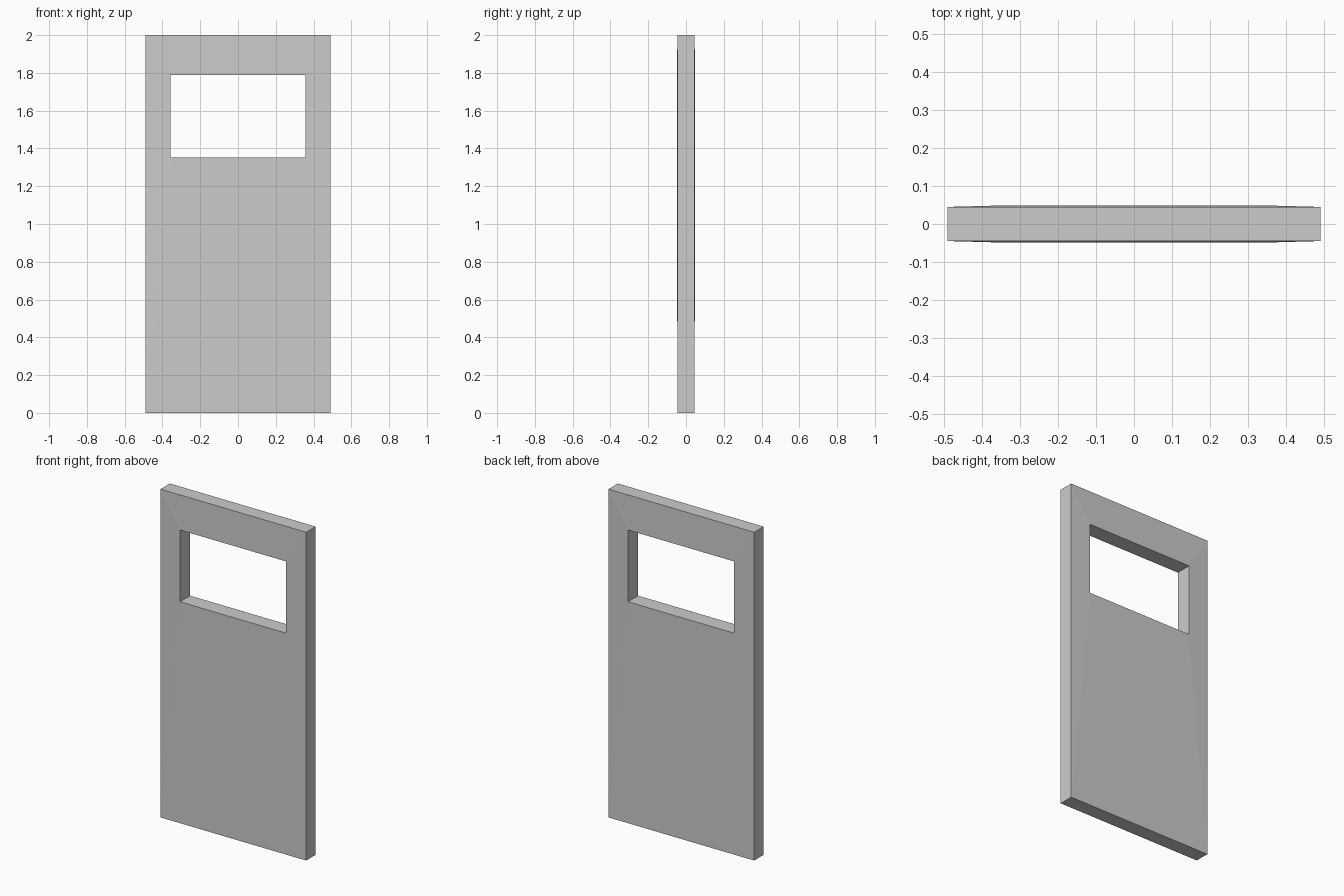
import bpy, bmesh

if "Cube" in bpy.data.objects:
    bpy.data.objects.remove(bpy.data.objects["Cube"])

# Rectangular rings (half width, z bottom, z top, half depth)
OUTER = (0.491, 0.0, 2.0, 0.045)
WINDOW = (0.357, 1.351, 1.788, 0.0487)


def ring(bm, spec, side):
    w, lo, hi, d = spec
    return [bm.verts.new((x, side * d, z))
            for x, z in ((-w, lo), (w, lo), (w, hi), (-w, hi))]


def bridge(bm, a, b):
    for i in range(4):
        j = (i + 1) % 4
        bm.faces.new((a[i], a[j], b[j], b[i]))


# Door panel: faces rise slightly from the outer edge to the window edge
bm = bmesh.new()
loops = [ring(bm, OUTER, -1), ring(bm, WINDOW, -1),
         ring(bm, WINDOW, 1), ring(bm, OUTER, 1)]
for i in range(4):
    bridge(bm, loops[i], loops[(i + 1) % 4])
bmesh.ops.recalc_face_normals(bm, faces=bm.faces[:])

mesh = bpy.data.meshes.new("door_panel")
bm.to_mesh(mesh)
bm.free()
bpy.context.collection.objects.link(bpy.data.objects.new("door_panel", mesh))
